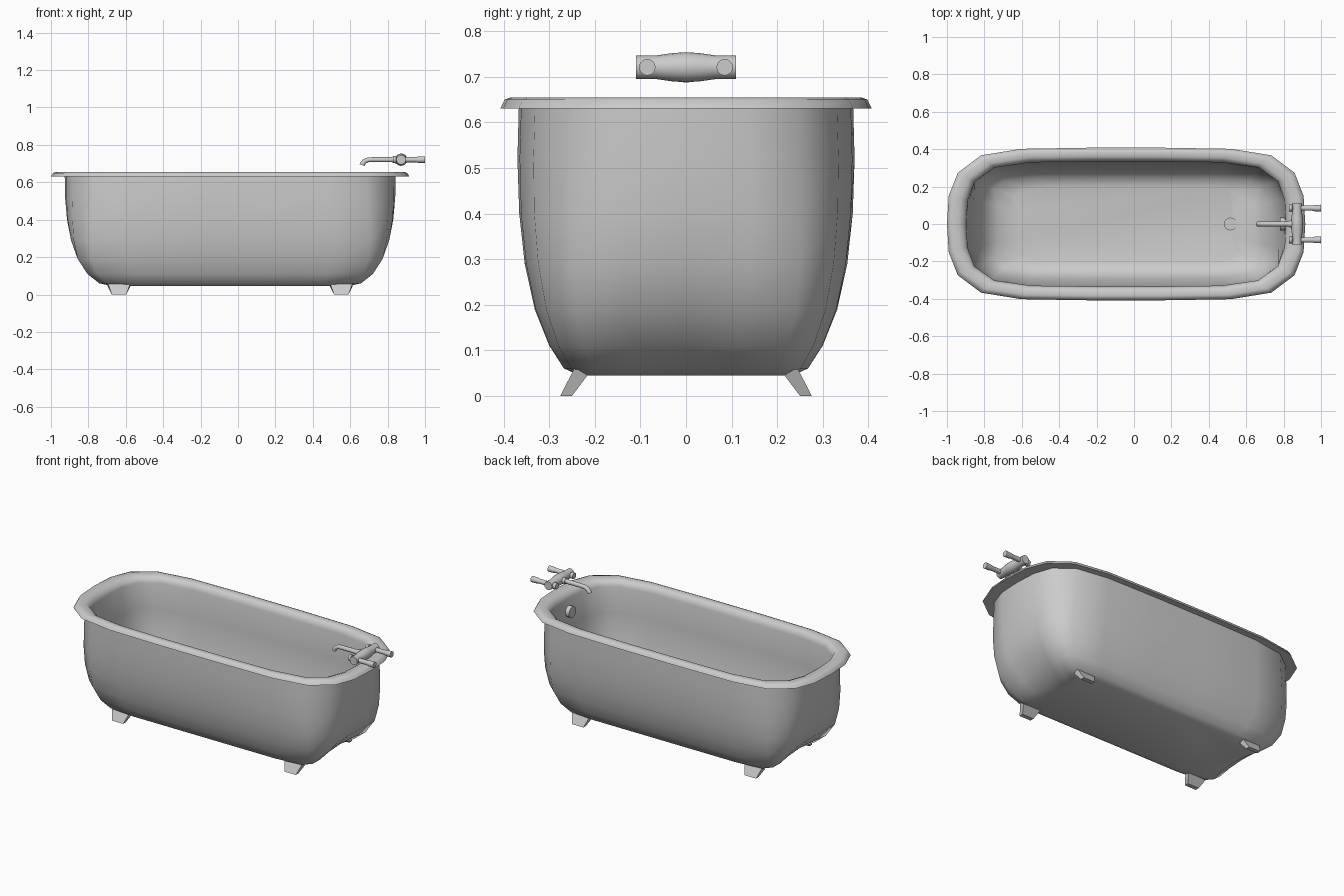
import bpy, bmesh, math
from mathutils import Vector

if "Cube" in bpy.data.objects:
    bpy.data.objects.remove(bpy.data.objects["Cube"])

CX = -0.042  # tub centre along x


def loft(name, rings, angle=50, cap=True):
    """Skin a list of equal-length point rings and cap both ends."""
    bm = bmesh.new()
    loops = [[bm.verts.new(p) for p in ring] for ring in rings]
    n = len(loops[0])
    for a, b in zip(loops, loops[1:]):
        for i in range(n):
            j = (i + 1) % n
            bm.faces.new((a[i], a[j], b[j], b[i]))
    if cap:
        bm.faces.new(loops[0][::-1])
        bm.faces.new(loops[-1])
    bmesh.ops.recalc_face_normals(bm, faces=bm.faces)
    me = bpy.data.meshes.new(name)
    bm.to_mesh(me)
    bm.free()
    ob = bpy.data.objects.new(name, me)
    bpy.context.collection.objects.link(ob)
    if angle:
        bpy.ops.object.select_all(action='DESELECT')
        ob.select_set(True)
        bpy.context.view_layer.objects.active = ob
        bpy.ops.object.shade_smooth_by_angle(angle=math.radians(angle))
    return ob


def turned(name, origin, axis, profile, n=16):
    """Round part along an axis; profile holds (distance, radius)."""
    ax = Vector(axis)
    e1 = Vector((0, 0, 1)) if abs(ax.z) < 0.5 else Vector((1, 0, 0))
    e2 = ax.cross(e1)
    rings = []
    for d, r in profile:
        rings.append([Vector(origin) + ax * d
                      + e1 * r * math.cos(2 * math.pi * k / n)
                      + e2 * r * math.sin(2 * math.pi * k / n) for k in range(n)])
    return loft(name, rings, 40)


def tube(name, path, n=12):
    """Tube in the xz plane; path holds (x, z, radius)."""
    rings = []
    for i, (x, z, r) in enumerate(path):
        a, b = path[max(i - 1, 0)], path[min(i + 1, len(path) - 1)]
        t = Vector((b[0] - a[0], 0, b[1] - a[1])).normalized()
        side = Vector((0, 1, 0))
        up = t.cross(side)
        rings.append([Vector((x, 0, z)) + side * r * math.cos(2 * math.pi * k / n)
                      + up * r * math.sin(2 * math.pi * k / n) for k in range(n)])
    return loft(name, rings, 40)


# Tub: quarter outlines, rounded at the rim and boxier near the floor
round_q = [(1, 0), (0.99, 0.37), (0.94, 0.67), (0.81, 0.9), (0.585, 0.985), (0.2, 1)]
boxy_q = [(0.95, 0), (0.965, 0.4), (1, 0.76), (0.94, 0.94), (0.7, 1), (0.2, 1)]


def tub_ring(hx, hy, z, t):
    q = [(a[0] + (b[0] - a[0]) * t, a[1] + (b[1] - a[1]) * t)
         for a, b in zip(round_q, boxy_q)]
    half = q + [(-u, v) for u, v in reversed(q)]
    full = half + [(u, -v) for u, v in reversed(half[1:-1])]
    return [(CX + u * hx, v * hy, z) for u, v in full]


tub_profile = [
    # outer shell
    (0.63, 0.235, 0.045, 1), (0.70, 0.268, 0.06, 1), (0.77, 0.30, 0.11, 0.85),
    (0.835, 0.332, 0.19, 0.6), (0.868, 0.354, 0.29, 0.4), (0.883, 0.366, 0.4, 0.25),
    (0.888, 0.37, 0.52, 0.12), (0.888, 0.367, 0.632, 0.08),
    # rolled rim
    (0.958, 0.408, 0.63, 0), (0.947, 0.398, 0.65, 0), (0.93, 0.385, 0.655, 0),
    (0.895, 0.36, 0.653, 0), (0.87, 0.343, 0.643, 0.05),
    # inner basin
    (0.858, 0.334, 0.615, 0.08), (0.852, 0.334, 0.45, 0.2), (0.83, 0.32, 0.28, 0.4),
    (0.78, 0.29, 0.16, 0.6), (0.71, 0.25, 0.095, 0.8), (0.6, 0.2, 0.08, 0.8),
]
loft("bathtub", [tub_ring(*p) for p in tub_profile], 75)

# Drain and overflow discs
turned("drain", (0.515, 0, 0.075), (0, 0, 1), [(0, 0.034), (0.014, 0.034)], 20)
turned("overflow", (0.815, 0, 0.54), (-1, 0, 0), [(0, 0.034), (0.034, 0.034)], 20)

# Four splayed feet
for sx, end in ((-1, "left"), (1, "right")):
    for sy, face in ((-1, "front"), (1, "back")):
        def foot_ring(hw, y0, z0, y1, z1):
            x = CX + sx * 0.594
            return [(x - hw, sy * y0, z0), (x + hw, sy * y0, z0),
                    (x + hw, sy * y1, z1), (x - hw, sy * y1, z1)]
        loft(f"{face}_{end}_foot", [foot_ring(0.039, 0.276, 0, 0.25, 0),
                                    foot_ring(0.061, 0.244, 0.062, 0.216, 0.045)], 0)

# Tap: cross bar, spout, valves and supply pipes
FX, FZ = 0.872, 0.721
turned("tap_bar", (FX, 0, FZ), (0, 1, 0),
       [(-0.11, 0.026), (-0.065, 0.026), (-0.03, 0.031), (0, 0.033),
        (0.03, 0.031), (0.065, 0.026), (0.11, 0.026)])
tube("spout", [(FX, FZ, 0.014), (0.72, FZ, 0.013), (0.695, 0.72, 0.013),
               (0.675, 0.711, 0.013), (0.666, 0.698, 0.014), (0.664, 0.692, 0.014)])
turned("spout_collar", (0.825, 0, FZ), (1, 0, 0), [(0, 0.017), (0.03, 0.019)])
for y, side in ((-0.085, "front"), (0.085, "back")):
    turned(f"{side}_valve", (0.828, y, FZ), (1, 0, 0),
           [(0, 0.018), (0.018, 0.02), (0.02, 0.015), (0.045, 0.015)])
    turned(f"{side}_supply_pipe", (0.88, y, FZ), (1, 0, 0),
           [(0, 0.014), (0.075, 0.014), (0.085, 0.017), (0.12, 0.018)])
